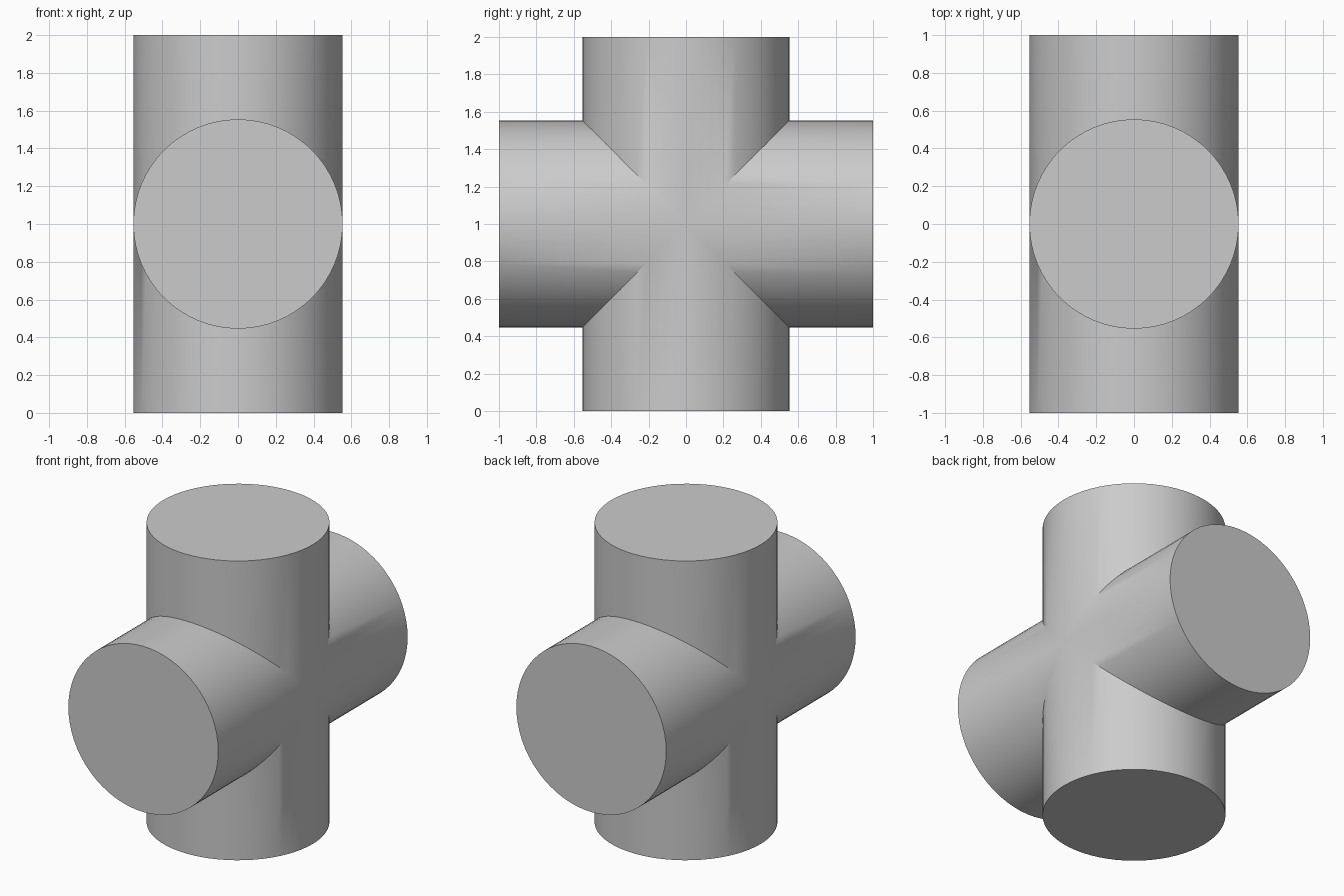
import bpy, bmesh
from math import cos, sin, pi
from mathutils import Matrix, Vector

RADIUS, HALF, SIDES = 0.554, 1.0, 64

cube = bpy.data.objects.get("Cube")
if cube:
    bpy.data.objects.remove(cube, do_unlink=True)

grey = bpy.data.materials.new("light_grey")
grey.use_nodes = True
grey.diffuse_color = (0.6, 0.6, 0.6, 1)
grey.node_tree.nodes["Principled BSDF"].inputs["Base Color"].default_value = (0.6, 0.6, 0.6, 1)

bm = bmesh.new()


def add_arm(turn):
    """Capped tube from the mitred joint outwards, turned about x."""
    rot = Matrix.Rotation(turn, 3, "X")
    inner, outer = [], []
    for i in range(SIDES):
        a = 2 * pi * i / SIDES
        x, y = RADIUS * cos(a), RADIUS * sin(a)
        inner.append(bm.verts.new(rot @ Vector((x, y, abs(y)))))
        outer.append(bm.verts.new(rot @ Vector((x, y, HALF))))
    for i in range(SIDES):
        j = (i + 1) % SIDES
        bm.faces.new((inner[i], inner[j], outer[j], outer[i]))
    bm.faces.new(outer)


# Four equal arms meeting in one welded joint
for quarter in range(4):
    add_arm(quarter * pi / 2)
bmesh.ops.remove_doubles(bm, verts=bm.verts[:], dist=0.0005)
bmesh.ops.recalc_face_normals(bm, faces=bm.faces[:])
bmesh.ops.translate(bm, verts=bm.verts[:], vec=(0, 0, HALF))

mesh = bpy.data.meshes.new("crossed_cylinders")
bm.to_mesh(mesh)
bm.free()
mesh.materials.append(grey)
cross = bpy.data.objects.new("crossed_cylinders", mesh)
bpy.context.collection.objects.link(cross)

# Smooth walls, crisp rims and seams
bpy.ops.object.select_all(action="DESELECT")
cross.select_set(True)
bpy.context.view_layer.objects.active = cross
bpy.ops.object.shade_smooth_by_angle(angle=pi / 6)
